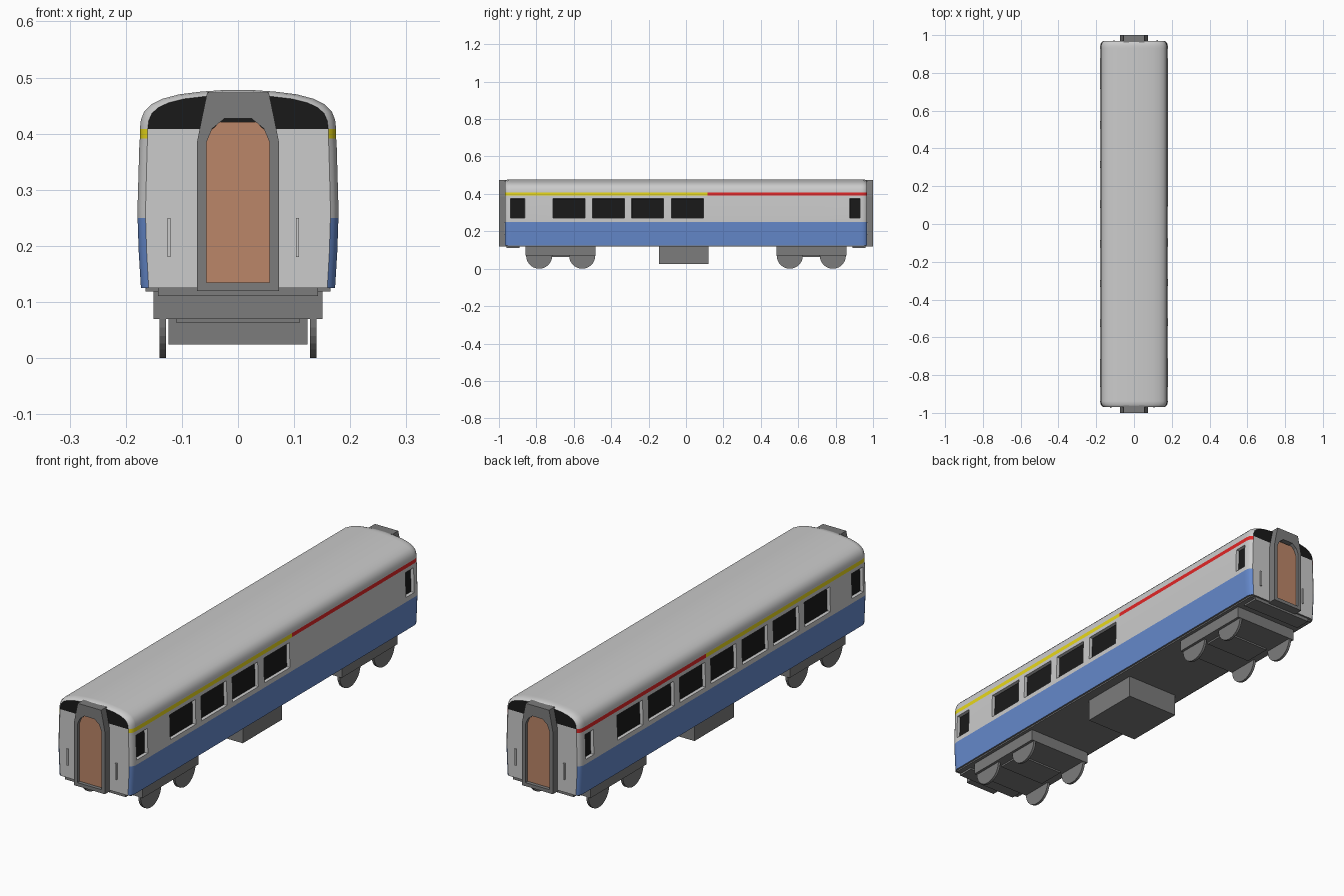
import bpy, bmesh, math

if "Cube" in bpy.data.objects:
    bpy.data.objects.remove(bpy.data.objects["Cube"])


def material(name, rgb):
    m = bpy.data.materials.new(name)
    m.diffuse_color = (*rgb, 1)
    m.use_nodes = True
    m.node_tree.nodes["Principled BSDF"].inputs["Base Color"].default_value = m.diffuse_color
    return m


GREY = material("light_grey", (.8, .8, .8))
BLUE = material("blue", (.13, .25, .6))
YELLOW = material("yellow", (.8, .68, .01))
RED = material("red", (.75, .02, .02))
BLACK = material("black", (.01, .01, .01))
DARK = material("dark_grey", (.2, .2, .2))
BROWN = material("brown", (.5, .24, .14))
MATS = [GREY, BLUE, YELLOW, RED, BLACK, DARK]


def finish(name, bm, mats):
    bmesh.ops.recalc_face_normals(bm, faces=bm.faces[:])
    me = bpy.data.meshes.new(name)
    bm.to_mesh(me)
    bm.free()
    for m in mats:
        me.materials.append(m)
    ob = bpy.data.objects.new(name, me)
    bpy.context.collection.objects.link(ob)
    return ob


def box(name, x, y, z, mat=DARK):
    bm = bmesh.new()
    bmesh.ops.create_cube(bm, size=1)
    for v in bm.verts:
        v.co = [r[0] + (c + .5) * (r[1] - r[0]) for c, r in zip(v.co, (x, y, z))]
    return finish(name, bm, [mat])


def mirrored(half):
    return half + [(-x, z) for x, z in reversed(half)]


# ---- body shell: cross-section lofted along y, windows pushed inwards ----
half = [(.173, .125), (.177, .19), (.179, .25), (.179, .27), (.176, .375),
        (.175, .391), (.175, .408), (.173, .425), (.167, .44), (.155, .452),
        (.135, .462), (.105, .470), (.065, .475), (.022, .478)]
section = mirrored(half)
n, h = len(section), len(half)
big = lambda centres: [(c - .086, c + .086) for c in centres]
windows = {1: big((-.625, -.415, -.205, .008)) + [(-.938, -.862), (.875, .93)],
           -1: big([.21 * i for i in range(-3, 4)]) + [(-.938, -.862), (.875, .93)]}
SPLIT = .115
ends = {.968: 1, .963: .55, .955: .22}
ys = {.943, -.943, SPLIT}
for e in ends:
    ys |= {e, -e}
for spans in windows.values():
    for a, b in spans:
        ys |= {round(a, 4), round(b, 4)}
ys = sorted(ys)

bm = bmesh.new()
rings = []
for y in ys:
    s = ends.get(abs(y), 0)
    rings.append([bm.verts.new((x * (1 - .08 * s), y,
                  z if z < .41 else .408 + (z - .408) * (1 - .13 * s))) for x, z in section])
panes = []
for j in range(len(ys) - 1):
    yc = (ys[j] + ys[j + 1]) / 2
    for i in range(n):
        k = (i + 1) % n
        f = bm.faces.new((rings[j][i], rings[j][k], rings[j + 1][k], rings[j + 1][i]))
        zc = (section[i][1] + section[k][1]) / 2
        side = 1 if i < h else -1
        if i == n - 1:
            f.material_index = 5
        elif zc < .25:
            f.material_index = 1
        elif .391 < zc < .408:
            f.material_index = 2 if yc < SPLIT else 3
        elif .27 < zc < .375 and any(a < yc < b for a, b in windows[side]):
            f.material_index = 4
            panes.append(f)
for ring in (rings[0], rings[-1]):
    for i in range(h - 1):
        f = bm.faces.new((ring[i], ring[i + 1], ring[n - 2 - i], ring[n - 1 - i]))
        f.material_index = 4 if half[i][1] >= .408 else 0
bmesh.ops.recalc_face_normals(bm, faces=bm.faces[:])
rim = bmesh.ops.inset_region(bm, faces=panes, thickness=.001, depth=-.014,
                             use_even_offset=True, use_boundary=True)
for f in rim["faces"]:
    f.material_index = 0
body = finish("coach_body", bm, MATS)
bpy.context.view_layer.objects.active = body
body.select_set(True)
bpy.ops.object.shade_smooth_by_angle(angle=math.radians(28))
body.select_set(False)

# ---- gangways, doors and handrails at both ends ----
outer = mirrored([(.073, .12), (.073, .385), (.064, .43), (.055, .473)])
inner = mirrored([(.056, .135), (.056, .385), (.046, .409), (.024, .427)])
door = mirrored([(.057, .134), (.057, .385), (.047, .407), (.032, .421)])
for s, tag in ((1, "front"), (-1, "rear")):
    bm = bmesh.new()
    loops = [[bm.verts.new((x * s, -y * s, z)) for x, z in p]
             for p, y in ((outer, .96), (outer, 1.0), (inner, 1.0), (inner, .96))]
    for a, b in zip(loops, loops[1:] + loops[:1]):
        for i in range(8):
            k = (i + 1) % 8
            bm.faces.new((a[i], a[k], b[k], b[i]))
    finish(tag + "_gangway_frame", bm, [DARK])

    bm = bmesh.new()
    face = bm.faces.new([bm.verts.new((x * s, -.985 * s, z)) for x, z in door])
    ext = bmesh.ops.extrude_face_region(bm, geom=[face], use_keep_orig=True)
    for v in ext["geom"]:
        if isinstance(v, bmesh.types.BMVert):
            v.co.y += .01 * s
    finish(tag + "_gangway_door", bm, [BROWN])

    for x in (-.123, .106):
        box(tag + "_handrail", (x * s - .003, x * s + .003),
            sorted((-.966 * s, -.974 * s)), (.18, .25), GREY)
    box(tag + "_buffer_beam", (-.143, .143), sorted((-.96 * s, -.89 * s)), (.111, .128))

# ---- underframe and equipment box ----
box("underframe", (-.165, .165), (-.955, .955), (.119, .128))
box("equipment_box", (-.124, .124), (-.145, .12), (.024, .122))

# ---- bogies with wheels ----
for c, tag in ((-.672, "front"), (.66, "rear")):
    c = math.copysign(.67, c)
    box(tag + "_bogie_frame", (-.151, .151), (c - .187, c + .187), (.07, .12))
    box(tag + "_bogie_bolster", (-.11, .11), (c - .06, c + .06), (.063, .075))
    for dy in (-.115, .115):
        for x in (-.134, .134):
            bm = bmesh.new()
            bmesh.ops.create_cone(bm, cap_ends=True, segments=28, radius1=.07,
                                  radius2=.07, depth=.011)
            for v in bm.verts:
                v.co = (v.co.z + x, v.co.x + c + dy, v.co.y + .07)
            finish(tag + "_wheel", bm, [DARK])
